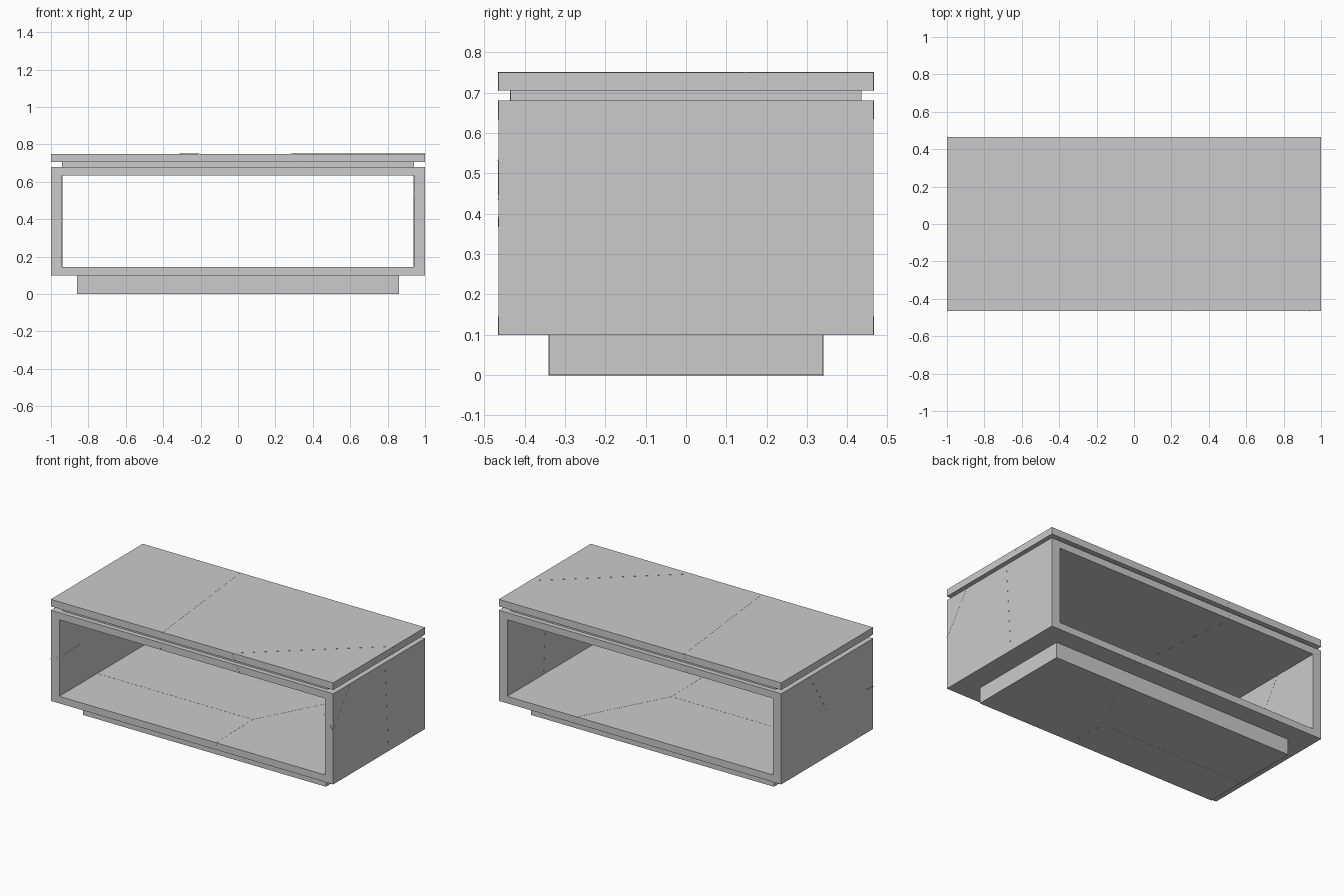
import bpy, bmesh
from mathutils import Vector

if "Cube" in bpy.data.objects:
    bpy.data.objects.remove(bpy.data.objects["Cube"])

W, D = 1.0, 0.465            # half width, half depth
LO, HI = 0.145, 0.635        # opening heights
IN = 0.94                    # opening half width


def finish(name, bm):
    bmesh.ops.recalc_face_normals(bm, faces=bm.faces)
    me = bpy.data.meshes.new(name)
    bm.to_mesh(me)
    bm.free()
    ob = bpy.data.objects.new(name, me)
    bpy.context.collection.objects.link(ob)
    return ob


def box(name, hx, hy, z0, z1):
    bm = bmesh.new()
    bmesh.ops.create_cube(bm, size=1)
    for v in bm.verts:
        v.co = Vector((v.co.x * 2 * hx, v.co.y * 2 * hy, z0 + (v.co.z + 0.5) * (z1 - z0)))
    return finish(name, bm)


# Open frame: mitred rectangular ring pulled from front to back
def frame(name):
    bm = bmesh.new()
    outer = [(-W, 0.10), (W, 0.10), (W, 0.68), (-W, 0.68)]
    inner = [(-IN, LO), (IN, LO), (IN, HI), (-IN, HI)]
    o = [bm.verts.new((x, -D, z)) for x, z in outer]
    i = [bm.verts.new((x, -D, z)) for x, z in inner]
    for k in range(4):
        n = (k + 1) % 4
        bm.faces.new((o[k], o[n], i[n], i[k]))
    ext = bmesh.ops.extrude_face_region(bm, geom=bm.faces[:], use_keep_orig=True)
    for v in ext["geom"]:
        if isinstance(v, bmesh.types.BMVert):
            v.co.y = D
    return finish(name, bm)


# Thin seam strips lying on one flat side; axis is the side's normal
def seams(name, axis, level, sign, lines, width=0.006, lift=0.0006):
    bm = bmesh.new()
    for a, b, c, d in lines:
        def point(u, v, w):
            p = [u, v]
            p.insert(axis, w)
            return bm.verts.new(p)
        t = Vector((c - a, d - b)).normalized() * width / 2
        quad = [(a - t.y, b + t.x), (a + t.y, b - t.x), (c + t.y, d - t.x), (c - t.y, d + t.x)]
        low = [point(u, v, level) for u, v in quad]
        top = [point(u, v, level + sign * lift) for u, v in quad]
        bm.faces.new(low)
        bm.faces.new(top)
        for k in range(4):
            n = (k + 1) % 4
            bm.faces.new((low[k], low[n], top[n], top[k]))
    return finish(name, bm)


# Main parts
box("plinth", 0.86, 0.34, 0.0, 0.10)
frame("open_frame")
box("shadow_gap", 0.94, 0.435, 0.68, 0.705)
box("table_top", W, D, 0.705, 0.75)

# Seams of the top slab and the gap under it
seams("top_seams", 2, 0.75, 1, [(-0.31, D, -0.21, -D), (0.285, -D, W, 0.15)])
seams("top_front_seams", 1, -D, -1, [(-0.21, 0.75, -0.217, 0.705), (0.28, 0.75, 0.303, 0.705)])
seams("top_back_seam", 1, D, 1, [(-0.31, 0.75, -0.317, 0.705)])
seams("top_right_seam", 0, W, 1, [(0.147, 0.75, 0.13, 0.705)])
seams("gap_front_seams", 1, -0.435, -1, [(-0.219, 0.705, -0.222, 0.68), (0.33, 0.705, 0.342, 0.68)])
seams("gap_right_seam", 0, 0.94, 1, [(0.082, 0.705, 0.07, 0.68)])

# Seams of the frame edges, front and back
seams("frame_front_seams", 1, -D, -1, [
    (-0.221, 0.68, -0.225, HI), (0.314, 0.68, 0.335, HI), (0.167, LO, 0.172, 0.10),
    (IN, 0.53, W, 0.435), (-W, 0.37, -IN, 0.39)])
seams("frame_back_seams", 1, D, 1, [(-0.321, 0.68, -0.326, HI), (0.45, LO, 0.45, 0.10)])

# Seams of the side walls, outside and inside
seams("right_seams", 0, W, 1, [(-D, 0.435, -0.29, 0.68), (0.06, 0.68, 0.098, 0.10)])
seams("right_inner_seams", 0, IN, -1, [(-D, 0.53, -0.39, HI), (0.063, HI, 0.095, LO)])
seams("left_seams", 0, -W, -1, [(0.18, 0.68, 0, 0.40), (0, 0.40, -D, 0.37), (0, 0.40, 0, 0.10)])
seams("left_inner_seams", 0, -IN, 1, [(0.15, HI, 0, 0.41), (0, 0.41, -D, 0.39), (0, 0.41, 0, LO)])

# Seams of the inner floor, inner ceiling and plinth
seams("floor_seams", 2, LO, 1, [(0.16, -0.08, 0.167, -D), (0.16, -0.08, -IN, -0.08), (0.16, -0.08, 0.45, D)])
seams("ceiling_seams", 2, HI, -1, [(-0.326, D, -0.225, -D), (0.335, -D, IN, 0.06)])
seams("plinth_front_seam", 1, -0.34, -1, [(0.172, 0.10, 0.176, 0)])
seams("plinth_back_seam", 1, 0.34, 1, [(0.38, 0.10, 0.38, 0)])
seams("plinth_under_seams", 2, 0.0, -1, [
    (0.16, -0.08, 0.176, -0.34), (0.16, -0.08, -0.86, -0.08), (0.16, -0.08, 0.38, 0.34)])
